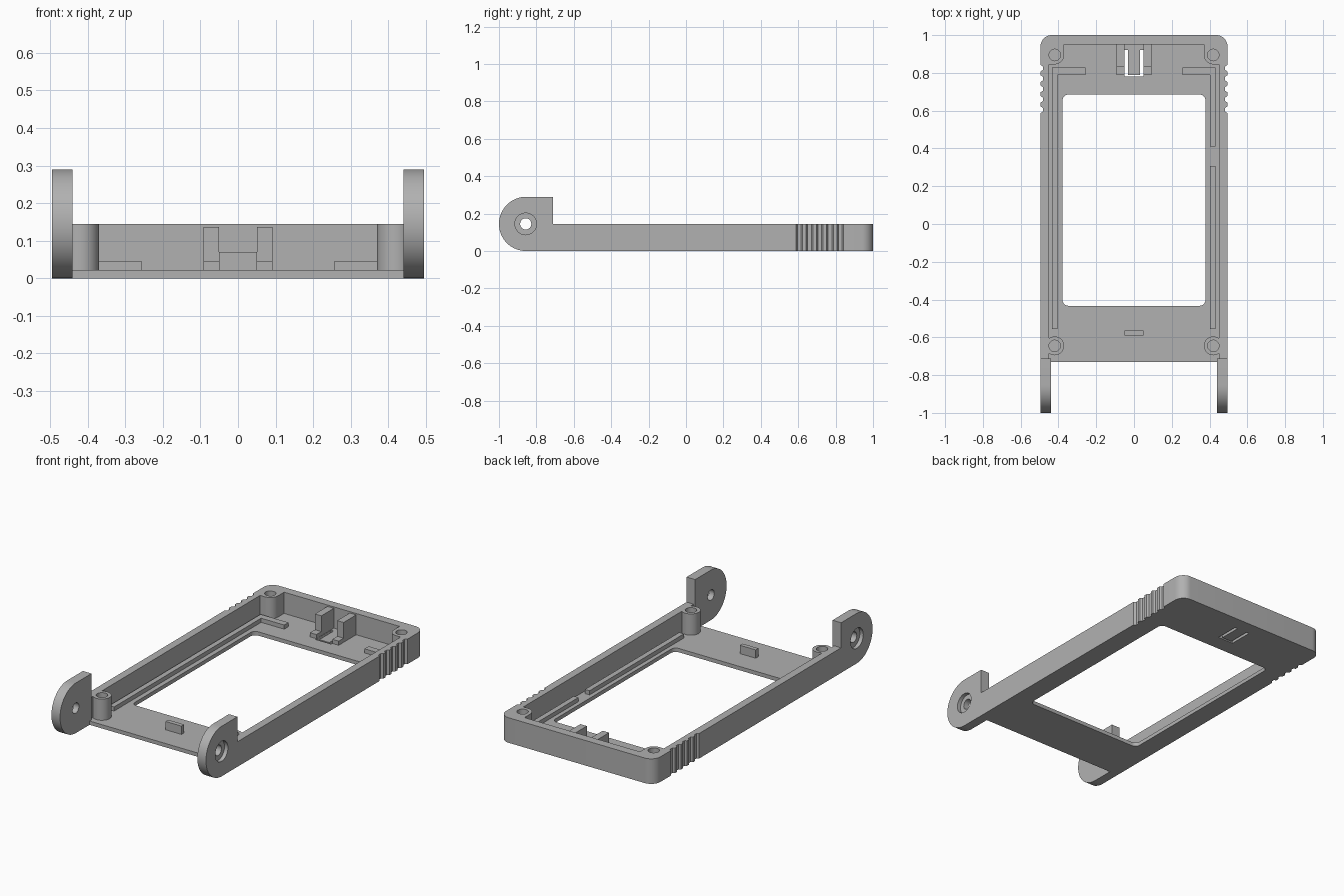
import bpy, bmesh
from math import sin, cos, radians

cube = bpy.data.objects.get("Cube")
if cube:
    bpy.data.objects.remove(cube, do_unlink=True)

grey = bpy.data.materials.new("plain grey")
grey.use_nodes = True
GREY = (0.44, 0.44, 0.44, 1)
grey.diffuse_color = GREY
grey.node_tree.nodes["Principled BSDF"].inputs["Base Color"].default_value = GREY

FLOOR, RIM, HALF = 0.022, 0.145, 0.495


def arc(cx, cy, r, a0, a1, n=10):
    angles = [radians(a0 + (a1 - a0) * i / n) for i in range(n + 1)]
    return [(cx + r * cos(a), cy + r * sin(a)) for a in angles]


def circle(cx, cy, r, n=24):
    return arc(cx, cy, r, 0, 360, n)[:-1]


def mirrored(half):
    return half + [(-x, y) for x, y in reversed(half)]


def rect(x0, x1, y0, y1):
    return [(x0, y0), (x1, y0), (x1, y1), (x0, y1)]


def prism(name, pts, lo, hi, axis="z"):
    """Extrude a closed outline along z, or a (y, z) outline along x."""
    bm = bmesh.new()
    verts = [bm.verts.new((a, b, lo) if axis == "z" else (lo, a, b)) for a, b in pts]
    face = bm.faces.new(verts)
    new = bmesh.ops.extrude_face_region(bm, geom=[face])["geom"]
    shift = (0, 0, hi - lo) if axis == "z" else (hi - lo, 0, 0)
    bmesh.ops.translate(bm, vec=shift, verts=[v for v in new if isinstance(v, bmesh.types.BMVert)])
    bmesh.ops.recalc_face_normals(bm, faces=bm.faces)
    mesh = bpy.data.meshes.new(name)
    bm.to_mesh(mesh)
    bm.free()
    obj = bpy.data.objects.new(name, mesh)
    bpy.context.collection.objects.link(obj)
    mesh.materials.append(grey)
    return obj


def activate(obj):
    bpy.ops.object.select_all(action="DESELECT")
    obj.select_set(True)
    bpy.context.view_layer.objects.active = obj


def cut(obj, cutter):
    activate(obj)
    mod = obj.modifiers.new("cut", "BOOLEAN")
    mod.operation, mod.solver, mod.object = "DIFFERENCE", "EXACT", cutter
    bpy.ops.object.modifier_apply(modifier=mod.name)
    bpy.data.objects.remove(cutter, do_unlink=True)


def smooth(obj):
    activate(obj)
    bpy.ops.object.shade_smooth_by_angle(angle=radians(32))


# Tray outline with rounded back corners and grip grooves in both sides
side = [(HALF, -0.73)]
for i in range(5):
    y = 0.605 + 0.055 * i
    side += [(HALF, y - 0.018), (HALF - 0.012, y - 0.010),
             (HALF - 0.012, y + 0.010), (HALF, y + 0.018)]
side += arc(HALF - 0.06, 0.94, 0.06, 0, 90)
tray = prism("tray", mirrored(side), 0, RIM)

# Inner cavity leaves the walls, back corner blocks and front screw posts standing
cavity = [(0.37, 0.95)] + arc(0.42, 0.895, 0.05, 180, 270) + [(0.45, 0.845)]
cavity += arc(0.42, -0.645, 0.05, 53.13, 306.87, 20) + [(0.45, -0.8)]
cut(tray, prism("cavity_cutter", mirrored(cavity), FLOOR, 0.3))

# Screen window with rounded corners
window = arc(0.348, -0.403, 0.03, -90, 0, 6) + arc(0.348, 0.655, 0.03, 0, 90, 6)
cut(tray, prism("window_cutter", mirrored(window), -0.1, 0.1))

# Blind screw holes
for s in (-1, 1):
    for y in (-0.645, 0.895):
        cut(tray, prism("screw_cutter", circle(s * 0.42, y, 0.031, 12), FLOOR, 0.3))

# U-shaped slot around the flexible tongue
slot = [(0.05, 0.92), (0.05, 0.78), (-0.05, 0.78), (-0.05, 0.92),
        (-0.032, 0.92), (-0.032, 0.79), (0.032, 0.79), (0.032, 0.92)]
cut(tray, prism("slot_cutter", slot, -0.1, 0.1))
smooth(tray)

# Hinge ears with a through hole and an outer counterbore
for s, label in ((1, "left"), (-1, "right")):
    profile = [(-0.712, 0), (-0.712, 0.29)] + arc(-0.855, 0.145, 0.145, 90, 270, 32)
    ear = prism(label + "_hinge_ear", profile, s * 0.44, s * HALF, "x")
    cut(ear, prism("hole_cutter", circle(-0.857, 0.145, 0.03), s * 0.4, s * 0.6, "x"))
    cut(ear, prism("bore_cutter", circle(-0.857, 0.145, 0.058, 32), s * 0.473, s * 0.6, "x"))
    smooth(ear)

    # Clip post with its low front step, and the back ledge
    xs = sorted((s * 0.051, s * 0.092))
    prism(label + "_clip_post", rect(*xs, 0.835, 0.952), 0.01, 0.137)
    prism(label + "_clip_step", rect(*xs, 0.79, 0.835), 0.01, 0.046)
    xs = sorted((s * 0.257, s * 0.405))
    prism(label + "_back_ledge", rect(*xs, 0.79, 0.828), 0.01, 0.046)

# Low guide rails: one long on the right, two on the left
for name, x, y0, y1 in (("right_rail", -0.42, -0.555, 0.828),
                        ("left_front_rail", 0.417, -0.555, 0.308),
                        ("left_back_rail", 0.417, 0.41, 0.828)):
    prism(name, rect(x - 0.015, x + 0.015, y0, y1), 0.01, 0.046)

# Front stop block
prism("front_stop", rect(-0.051, 0.051, -0.59, -0.565), 0.01, 0.07)
